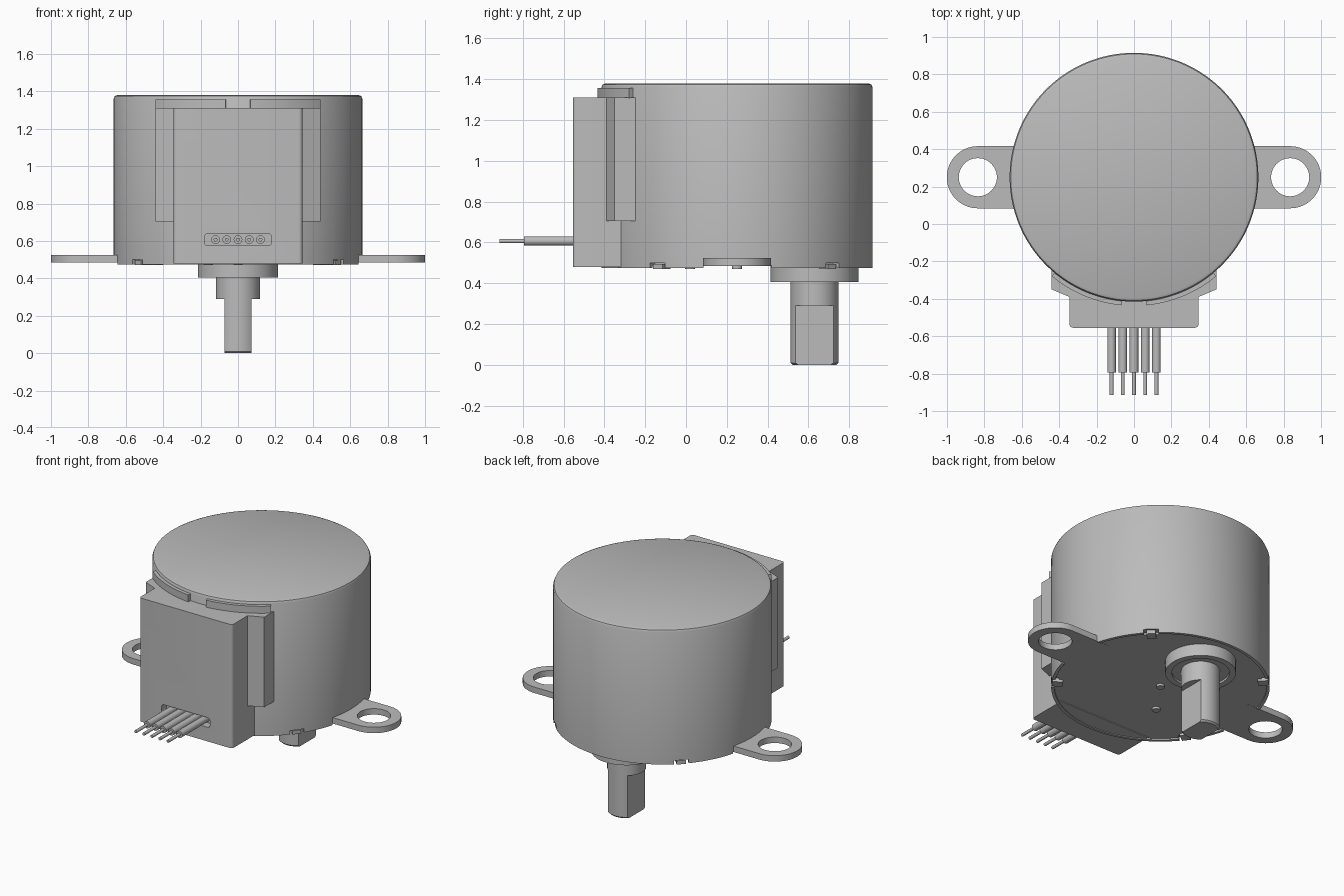
import bpy, bmesh, math
from mathutils import Matrix, Vector

cube = bpy.data.objects.get("Cube")
if cube:
    bpy.data.objects.remove(cube, do_unlink=True)

grey = bpy.data.materials.new("metal grey")
grey.use_nodes = True
colour = (0.5, 0.5, 0.5, 1)
grey.diffuse_color = colour
grey.node_tree.nodes["Principled BSDF"].inputs["Base Color"].default_value = colour

MID = 0.25      # y of the can axis
SHAFT = 0.63    # y of the offset shaft axis
FLOOR = 0.485   # underside of the cover plate


def finish(name, bm):
    bmesh.ops.recalc_face_normals(bm, faces=bm.faces)
    mesh = bpy.data.meshes.new(name)
    bm.to_mesh(mesh)
    bm.free()
    mesh.materials.append(grey)
    ob = bpy.data.objects.new(name, mesh)
    bpy.context.collection.objects.link(ob)
    return ob


def smooth(ob):
    bpy.ops.object.select_all(action='DESELECT')
    ob.select_set(True)
    bpy.context.view_layer.objects.active = ob
    bpy.ops.object.shade_smooth_by_angle(angle=math.radians(30))


def prism(name, outline, z0, z1):
    bm = bmesh.new()
    face = bm.faces.new([bm.verts.new((x, y, z0)) for x, y in outline])
    ext = bmesh.ops.extrude_face_region(bm, geom=[face])
    moved = [v for v in ext["geom"] if isinstance(v, bmesh.types.BMVert)]
    bmesh.ops.translate(bm, verts=moved, vec=(0, 0, z1 - z0))
    return finish(name, bm)


def box(name, x0, x1, y0, y1, z0, z1):
    return prism(name, [(x0, y0), (x1, y0), (x1, y1), (x0, y1)], z0, z1)


def lathe(name, profile, place, steps=64):
    # Spin a radius/height profile about z, then place it
    bm = bmesh.new()
    verts = [bm.verts.new((r, 0, z)) for r, z in profile]
    edges = [bm.edges.new(pair) for pair in zip(verts, verts[1:])]
    bmesh.ops.spin(bm, geom=verts + edges, axis=(0, 0, 1), cent=(0, 0, 0),
                   angle=2 * math.pi, steps=steps, use_duplicate=False)
    bmesh.ops.remove_doubles(bm, verts=bm.verts, dist=0.0001)
    bmesh.ops.transform(bm, matrix=place, verts=bm.verts)
    return finish(name, bm)


def arc(cx, cy, r, a0, a1, n):
    angles = [math.radians(a0 + (a1 - a0) * i / n) for i in range(n + 1)]
    return [(cx + r * math.cos(a), cy + r * math.sin(a)) for a in angles]


def cut(ob, cutter, operation='DIFFERENCE'):
    mod = ob.modifiers.new("cut", 'BOOLEAN')
    mod.object = cutter
    mod.operation = operation
    mod.solver = 'EXACT'
    bpy.context.view_layer.objects.active = ob
    bpy.ops.object.modifier_apply(modifier=mod.name)
    bpy.data.objects.remove(cutter, do_unlink=True)


def at(x, y, z=0):
    return Matrix.Translation((x, y, z))


# Can with rounded top edge and a thin crimped rim below
R = 0.665
can = lathe("motor_can", [(0, FLOOR), (0.645, FLOOR), (0.645, 0.475), (R, 0.475),
                          (R, 1.36), (0.659, 1.374), (0.645, 1.38), (0, 1.38)],
            at(0, MID), 128)
for side in (-1, 1):
    x0, x1 = sorted((side * 0.55, side * 0.7))
    cut(can, box("rim_window", x0, x1, 0.085, 0.42, 0.45, FLOOR + 0.001))

# Crimp notches with small bent tabs
for angle in (45, 135, -36, -144):
    spin = at(0, MID) @ Matrix.Rotation(math.radians(angle), 4, 'Z')
    notch = box("notch", 0.62, 0.7, -0.045, 0.045, 0.45, 0.5)
    notch.data.transform(spin)
    cut(can, notch)
    tab = box("crimp_tab", 0.595, 0.66, -0.028, 0.028, 0.47, 0.495)
    tab.data.transform(spin)
smooth(can)

# Mounting ears
for side, label in ((1, "left"), (-1, "right")):
    cx = side * 0.835
    ends = arc(cx, MID, 0.166, -90, 90, 32)
    outline = [(0.5, 0.084)] + [(abs(cx) + x - cx, y) for x, y in ends] + [(0.5, 0.416)]
    ear = prism(label + "_mounting_ear", [(side * x, y) for x, y in outline], FLOOR, 0.525)
    cut(ear, prism("hole", arc(cx, MID, 0.102, 0, 352.5, 47), 0.4, 0.6))
    smooth(ear)

# Shaft collar with a shallow recessed face
smooth(lathe("shaft_collar", [(0, 0.42), (0.175, 0.42), (0.175, 0.405), (0.215, 0.405),
                              (0.215, 0.49), (0, 0.49)], at(0, SHAFT)))

# Shaft with two flats
shaft = lathe("output_shaft", [(0, 0), (0.108, 0), (0.118, 0.01), (0.118, 0.45), (0, 0.45)],
              at(0, SHAFT))
for side in (-1, 1):
    x0, x1 = sorted((side * 0.073, side * 0.2))
    cut(shaft, box("flat", x0, x1, 0.4, 0.9, -0.1, 0.29))
smooth(shaft)

# Small pins on the cover plate
for x, y in ((0, MID), (-0.16, 0.02)):
    smooth(lathe("cover_pin", [(0, 0.47), (0.025, 0.47), (0.025, 0.49), (0, 0.49)], at(x, y), 24))

# Connector housing with rounded front corners and a wire slot
c = 0.02
front = arc(-0.345 + c, -0.555 + c, c, 180, 270, 5) + arc(0.345 - c, -0.555 + c, c, 270, 360, 5)
housing = prism("connector_housing", front + [(0.345, -0.28), (-0.345, -0.28)], 0.48, 1.31)
WIRE_Z = 0.607
slot = prism("slot", arc(0.16, 0, 0.02, -90, 0, 5) + arc(0.16, 0.025, 0.02, 0, 90, 5)
             + arc(-0.16, 0.025, 0.02, 90, 180, 5) + arc(-0.16, 0, 0.02, 180, 270, 5), -0.05, 0.05)
slot.data.transform(at(0, -0.55, WIRE_Z - 0.0125) @ Matrix.Rotation(math.pi / 2, 4, 'X'))
slot.data.transform(at(0, 0, 0))
cut(housing, slot)
smooth(housing)

# Side wings of the housing and curved lips on top
for side, label in ((1, "left"), (-1, "right")):
    wing = [(0.3, -0.39), (0.345, -0.39), (0.44, -0.35), (0.44, -0.24), (0.3, -0.24)]
    prism(label + "_housing_wing", [(side * x, y) for x, y in wing], 0.705, 1.31)
    lip = arc(0, MID, 0.688, -84.5, -50.2, 20) + arc(0, MID, 0.64, -50.2, -84.5, 20)
    smooth(prism(label + "_curved_lip", [(side * x, y) for x, y in lip], 1.305, 1.357))

# Five insulated wires with bare ends
for i in range(5):
    place = at((i - 2) * 0.06, -0.49, WIRE_Z) @ Matrix.Rotation(math.pi / 2, 4, 'X')
    smooth(lathe("wire", [(0, 0), (0.023, 0), (0.023, 0.305), (0.01, 0.305), (0.01, 0.425),
                          (0, 0.425)], place, 24))
